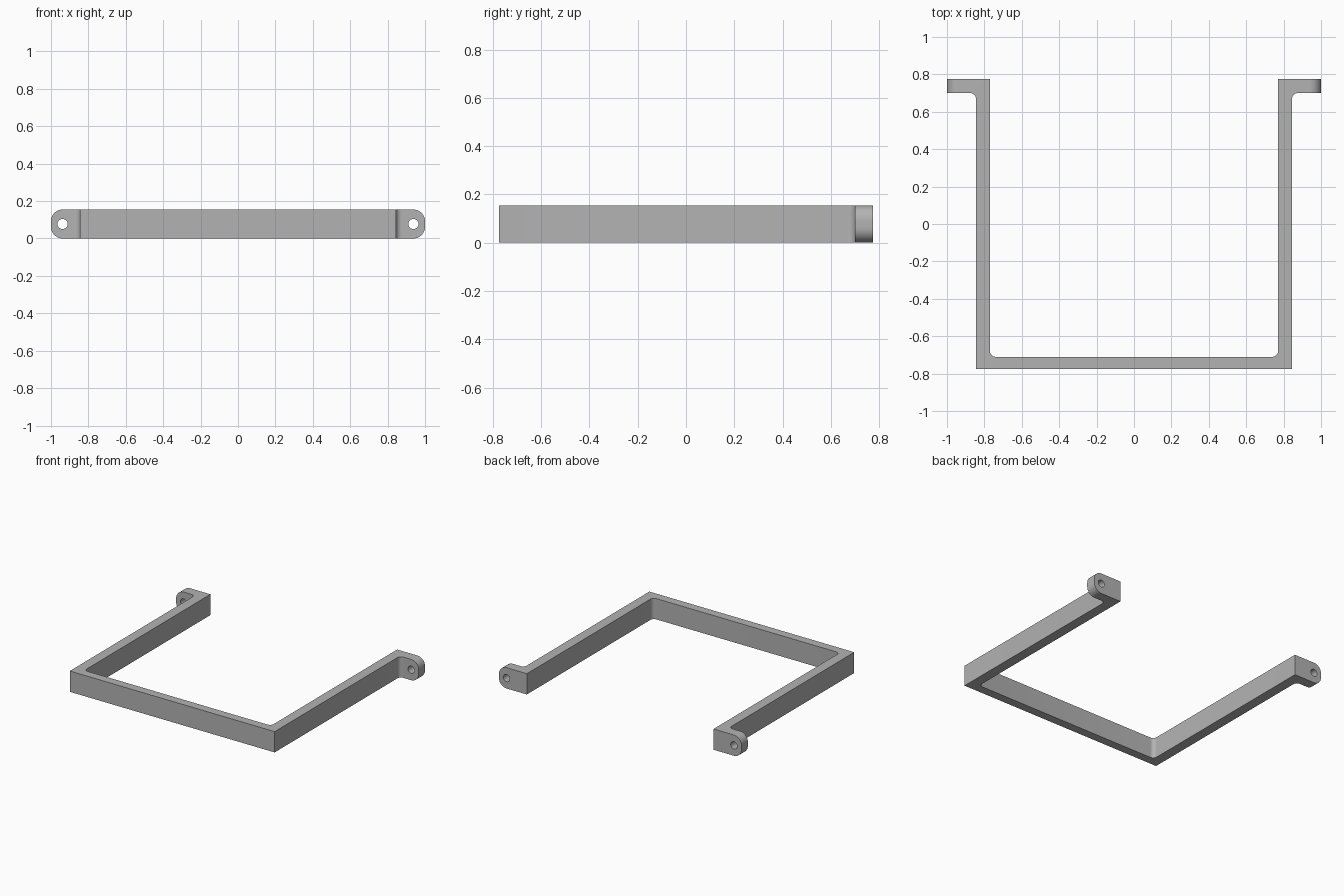
import bpy
import bmesh
from math import radians

HEIGHT = 0.155
DEPTH = 0.775       # half of the overall depth
OUTER, INNER = 0.845, 0.77
BAR_BACK = -0.71    # rear face of the front bar
TAB_FRONT = 0.70    # front face of the mounting tabs
FILLET, TAB_ROUND = 0.03, 0.0625
HOLE_X, HOLE_R = 0.938, 0.027

cube = bpy.data.objects.get("Cube")
if cube:
    bpy.data.objects.remove(cube, do_unlink=True)

grey = bpy.data.materials.new("plain grey")
grey.use_nodes = True
colour = (0.45, 0.45, 0.45, 1)
grey.diffuse_color = colour
grey.node_tree.nodes["Principled BSDF"].inputs["Base Color"].default_value = colour

# U-shaped plan with outward tabs, mirrored from its right-hand points
half = [(OUTER, -DEPTH), (OUTER, TAB_FRONT), (1, TAB_FRONT),
        (1, DEPTH), (INNER, DEPTH), (INNER, BAR_BACK)]
plan = half + [(-x, y) for x, y in reversed(half)]

bm = bmesh.new()
base = bm.faces.new([bm.verts.new((x, y, 0)) for x, y in plan])
raised = bmesh.ops.extrude_face_region(bm, geom=[base])["geom"]
bmesh.ops.translate(bm, vec=(0, 0, HEIGHT),
                    verts=[v for v in raised if isinstance(v, bmesh.types.BMVert)])
bmesh.ops.recalc_face_normals(bm, faces=bm.faces)


def round_edges(test, radius, segments):
    edges = [e for e in bm.edges if test(*e.verts)]
    bmesh.ops.bevel(bm, geom=edges, offset=radius, offset_type='OFFSET',
                    segments=segments, profile=0.5, affect='EDGES')


def is_inside_corner(a, b):
    if abs(a.co.z - b.co.z) < HEIGHT / 2:
        return False
    x, y = abs(a.co.x), a.co.y
    return any(abs(x - cx) + abs(y - cy) < 0.001
               for cx, cy in ((INNER, BAR_BACK), (OUTER, TAB_FRONT)))


def is_tab_end(a, b):
    return (min(abs(a.co.x), abs(b.co.x)) > 0.999
            and abs(a.co.z - b.co.z) < 0.001)


# Fillets at the bends, then rounded tab ends
round_edges(is_inside_corner, FILLET, 8)
round_edges(is_tab_end, TAB_ROUND, 12)

mesh = bpy.data.meshes.new("bracket")
bm.to_mesh(mesh)
bm.free()
mesh.materials.append(grey)
bracket = bpy.data.objects.new("bracket", mesh)
bpy.context.collection.objects.link(bracket)

# Screw holes through both tabs
for side in (-1, 1):
    bpy.ops.mesh.primitive_cylinder_add(
        vertices=32, radius=HOLE_R, depth=0.3,
        location=(side * HOLE_X, (TAB_FRONT + DEPTH) / 2, HEIGHT / 2),
        rotation=(radians(90), 0, 0))
    cutter = bpy.context.object
    cutter.name = "hole_cutter"
    cutter.hide_render = True
    cutter.data.materials.append(grey)
    cut = bracket.modifiers.new("screw hole", 'BOOLEAN')
    cut.operation, cut.solver, cut.object = 'DIFFERENCE', 'EXACT', cutter
    bpy.context.view_layer.objects.active = bracket
    bpy.ops.object.modifier_apply(modifier=cut.name)
    bpy.data.objects.remove(cutter, do_unlink=True)

bpy.ops.object.select_all(action='DESELECT')
bracket.select_set(True)
bpy.context.view_layer.objects.active = bracket
bpy.ops.object.shade_smooth_by_angle(angle=radians(30))
